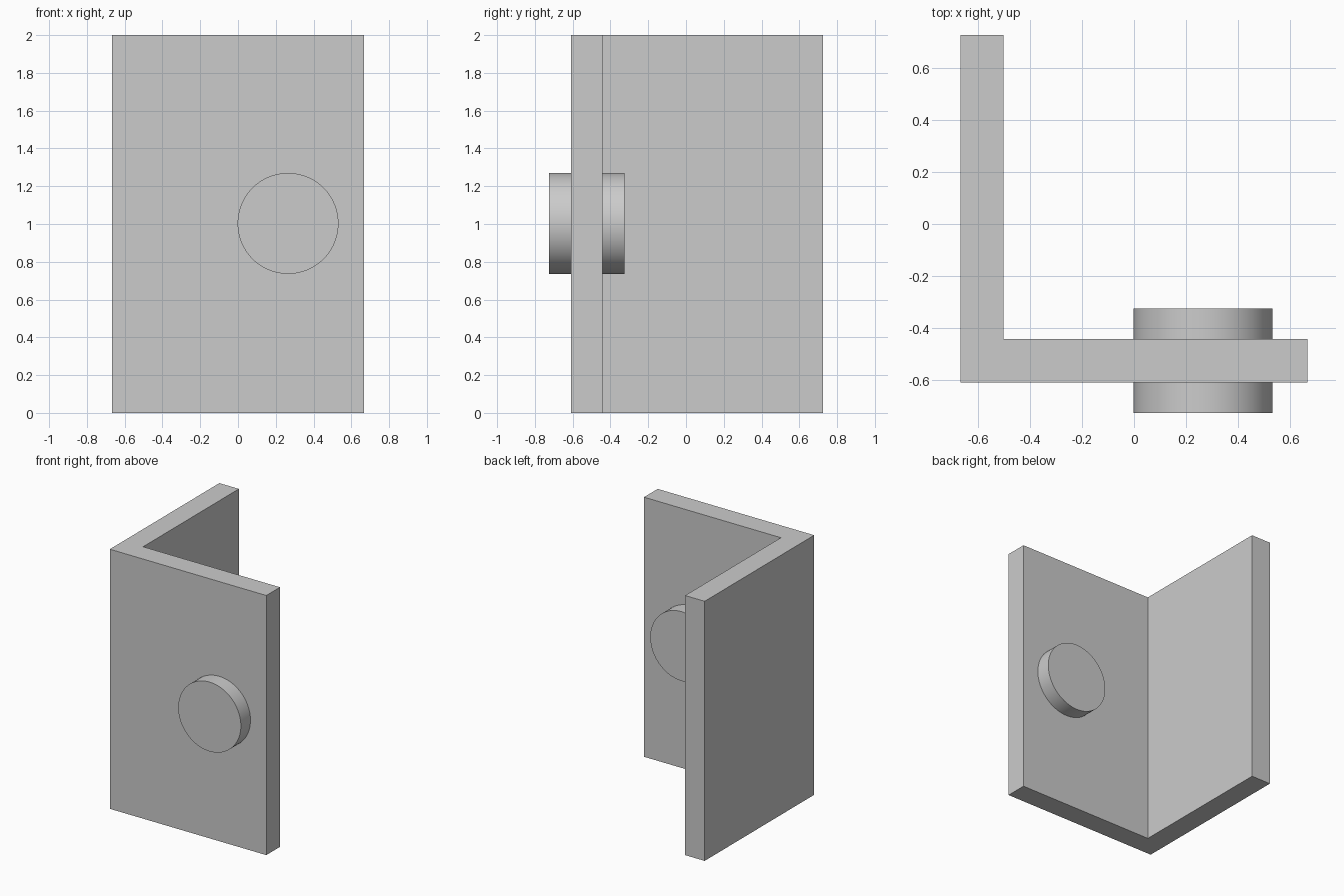
import bpy
import bmesh
import math

default_cube = bpy.data.objects.get("Cube")
if default_cube:
    bpy.data.objects.remove(default_cube, do_unlink=True)

HALF_WIDTH = 2 / 3
THICKNESS = 1 / 6
HEIGHT = 2.0
FRONT = -0.608
BACK = 0.725

# Single plain grey for the whole model
grey = bpy.data.materials.new("plain grey")
grey.use_nodes = True
colour = (0.6, 0.6, 0.6, 1)
grey.diffuse_color = colour
grey.node_tree.nodes["Principled BSDF"].inputs["Base Color"].default_value = colour

# L-shaped bracket: a plan profile extruded upwards
inner_x, inner_y = -HALF_WIDTH + THICKNESS, FRONT + THICKNESS
profile = [(-HALF_WIDTH, FRONT), (HALF_WIDTH, FRONT), (HALF_WIDTH, inner_y),
           (inner_x, inner_y), (inner_x, BACK), (-HALF_WIDTH, BACK)]
bm = bmesh.new()
base = bm.faces.new([bm.verts.new((x, y, 0)) for x, y in profile])
top = bmesh.ops.extrude_face_region(bm, geom=[base])["geom"]
bmesh.ops.translate(bm, vec=(0, 0, HEIGHT),
                    verts=[v for v in top if isinstance(v, bmesh.types.BMVert)])
bmesh.ops.recalc_face_normals(bm, faces=bm.faces)
mesh = bpy.data.meshes.new("angle_bracket")
bm.to_mesh(mesh)
bm.free()
mesh.materials.append(grey)
bracket = bpy.data.objects.new("angle_bracket", mesh)
bpy.context.collection.objects.link(bracket)

# Round pin passing through the front plate, proud on both sides
bpy.ops.mesh.primitive_cylinder_add(
    vertices=96, radius=0.267, depth=0.4,
    location=(0.265, FRONT + THICKNESS / 2, 1.003), rotation=(math.pi / 2, 0, 0))
pin = bpy.context.object
pin.name = "round_pin"
pin.data.materials.append(grey)
bpy.ops.object.shade_smooth_by_angle(angle=math.radians(30))
